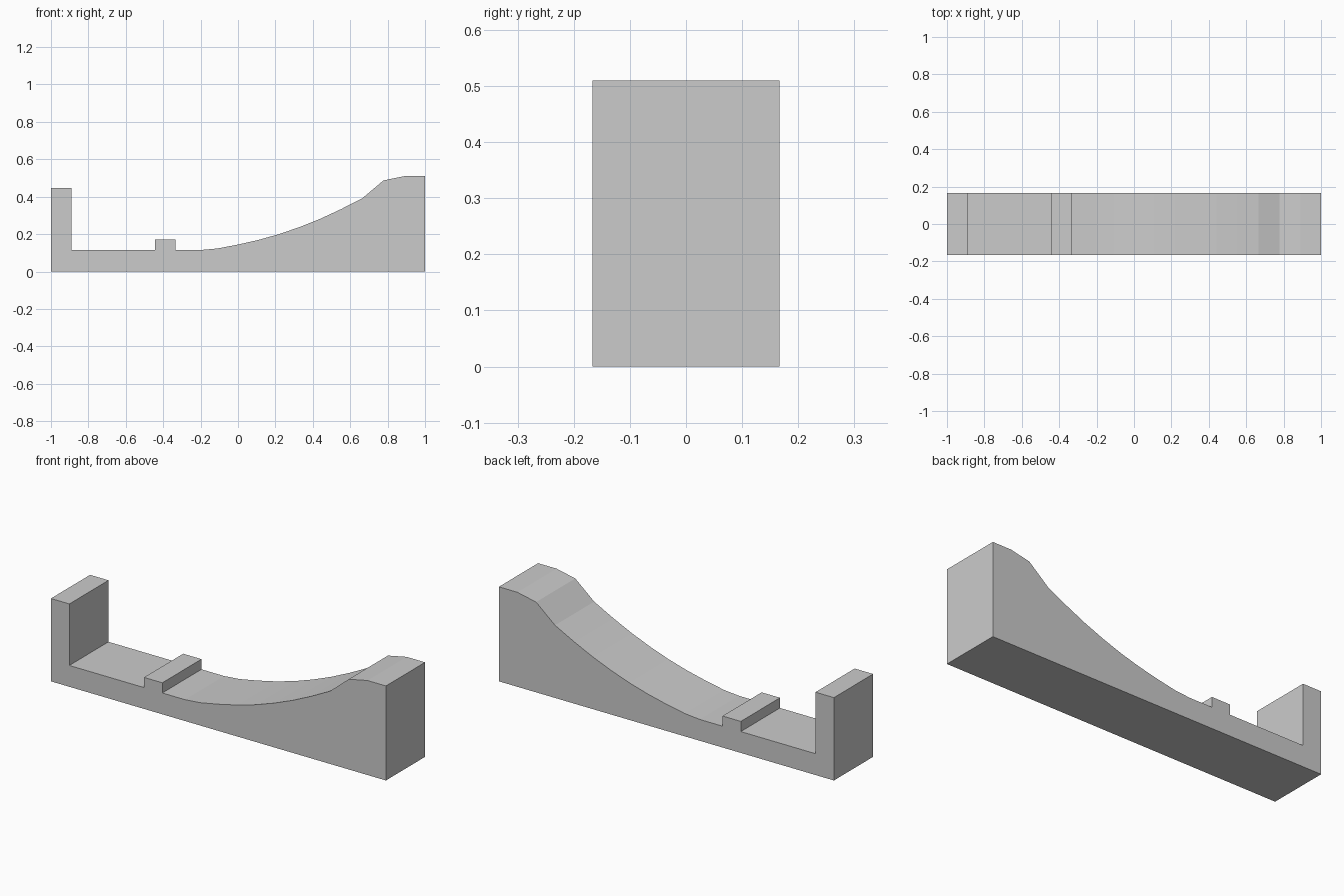
import bpy, bmesh

if "Cube" in bpy.data.objects:
    bpy.data.objects.remove(bpy.data.objects["Cube"])

HALF_WIDTH = 0.167
FLOOR = 0.115

# Side profile: base, raised end, sloping ramp, low stop, tall end post
ramp = [(0.665, 0.392), (0.55, 0.333), (0.44, 0.282), (0.33, 0.238),
        (0.22, 0.200), (0.11, 0.169), (0.0, 0.144), (-0.11, 0.123)]
profile = [(-1, 0), (1, 0), (1, 0.51), (0.89, 0.51), (0.778, 0.487)]
profile += ramp
profile += [(-0.2, FLOOR), (-0.335, FLOOR), (-0.335, 0.17), (-0.444, 0.17),
            (-0.444, FLOOR), (-0.89, FLOOR), (-0.89, 0.447), (-1, 0.447)]

# Extrude the profile across the width
bm = bmesh.new()
face = bm.faces.new([bm.verts.new((x, -HALF_WIDTH, z)) for x, z in profile])
result = bmesh.ops.extrude_face_region(bm, geom=[face])
moved = [g for g in result["geom"] if isinstance(g, bmesh.types.BMVert)]
bmesh.ops.translate(bm, verts=moved, vec=(0, 2 * HALF_WIDTH, 0))
bmesh.ops.recalc_face_normals(bm, faces=bm.faces)

mesh = bpy.data.meshes.new("ramp_block")
bm.to_mesh(mesh)
bm.free()
obj = bpy.data.objects.new("ramp_block", mesh)
bpy.context.collection.objects.link(obj)
